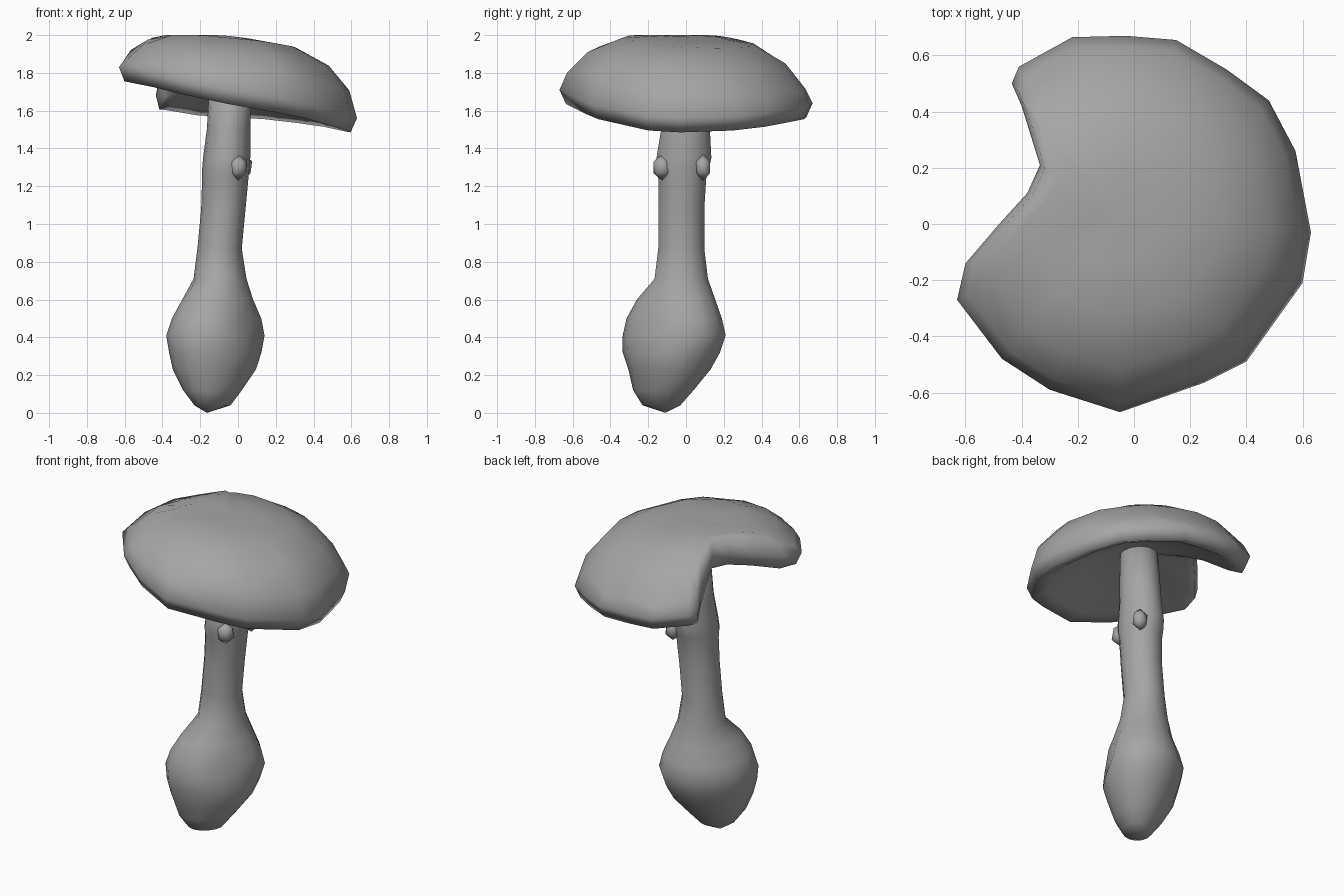
import bpy, bmesh, math
from mathutils import Vector

cube = bpy.data.objects.get("Cube")
if cube:
    bpy.data.objects.remove(cube, do_unlink=True)

GREY = (0.38, 0.38, 0.38, 1.0)
grey = bpy.data.materials.new("matte_grey")
grey.use_nodes = True
grey.diffuse_color = GREY
shader = next(n for n in grey.node_tree.nodes if n.type == 'BSDF_PRINCIPLED')
shader.inputs["Base Color"].default_value = GREY
shader.inputs["Roughness"].default_value = 0.9


def finish(name, bm):
    """Turn a bmesh into a smooth shaded, grey object."""
    bmesh.ops.recalc_face_normals(bm, faces=bm.faces[:])
    mesh = bpy.data.meshes.new(name)
    bm.to_mesh(mesh)
    bm.free()
    mesh.shade_smooth()
    mesh.materials.append(grey)
    obj = bpy.data.objects.new(name, mesh)
    bpy.context.collection.objects.link(obj)


def skin(name, rings, start, end):
    """Bridge closed rings of points and close both ends with a fan."""
    bm = bmesh.new()
    loops = [[bm.verts.new(p) for p in ring] for ring in rings]
    count = len(loops[0])
    for low, high in zip(loops, loops[1:]):
        for i in range(count):
            j = (i + 1) % count
            bm.faces.new((low[i], low[j], high[j], high[i]))
    for loop, tip in ((loops[0], start), (loops[-1], end)):
        centre = bm.verts.new(tip)
        for i in range(count):
            bm.faces.new((loop[i], loop[(i + 1) % count], centre))
    finish(name, bm)


# Cap: tilted, bitten rim outline (x, y, z of the widest edge)
rim = [
    (-.335, .21, 1.90), (-.40, .42, 1.75), (-.435, .50, 1.68), (-.41, .56, 1.68),
    (-.22, .665, 1.65), (-.03, .67, 1.64), (.15, .655, 1.63), (.33, .55, 1.61),
    (.48, .44, 1.59), (.575, .26, 1.57), (.63, -.03, 1.56), (.60, -.21, 1.57),
    (.40, -.49, 1.63), (.25, -.565, 1.66), (-.05, -.67, 1.71), (-.30, -.59, 1.76),
    (-.47, -.48, 1.80), (-.63, -.27, 1.83), (-.60, -.14, 1.84), (-.48, 0, 1.88),
    (-.38, .11, 1.90),
]
hub = Vector((-.05, .02))
GILL = 1.8


def dome(x, y):
    """Height of the tilted dome, which the bite does not bend."""
    edge = 1.69 - .21 * x - .07 * y
    crown = 2.02 - .12 * (x + .2) - .04 * (y + .28)
    rise = 1 - min(1, math.hypot(x, y) / .67) ** 4
    return min(2, edge + (crown - edge) * rise)


def top_ring(scale):
    flat = [hub.lerp(Vector((x, y)), scale) for x, y, z in rim]
    return [(p.x, p.y, dome(*p)) for p in flat]


def under_ring(scale, rise):
    """Shrink the lower lip toward the hub, rising to the gill height."""
    ring = []
    for x, y, z in rim:
        flat = hub.lerp(Vector((x, y)), scale)
        lip = z - .075
        ring.append((flat.x, flat.y, lip + (GILL - lip) * rise))
    return ring


cap_rings = [under_ring(*r) for r in ((.25, .95), (.60, .55), (.82, .15), (.95, 0))]
cap_rings += [rim] + [top_ring(s) for s in (.94, .78, .52, .25)]
skin("cap", cap_rings, (*hub, GILL), (*hub, dome(*hub)))

# Stem and bulb: (height, x min, x max, y min, y max) of each cross-section
sections = [
    (.04, -.23, -.04, -.23, -.03), (.12, -.29, .02, -.28, .04),
    (.23, -.345, .095, -.305, .13), (.32, -.365, .125, -.335, .18),
    (.41, -.38, .145, -.335, .21), (.50, -.35, .125, -.315, .19),
    (.60, -.295, .08, -.26, .155), (.71, -.235, .045, -.17, .12),
    (.87, -.215, .02, -.15, .10), (1.08, -.195, .04, -.15, .10),
    (1.24, -.19, .055, -.15, .11), (1.29, -.19, .06, -.165, .125),
    (1.35, -.185, .065, -.16, .138), (1.50, -.165, .065, -.135, .13),
    (1.85, -.145, .075, -.11, .11),
]
dents = [Vector((.03, -.25, .47)), Vector((.13, -.11, .43))]
SIDES = 14


def stem_ring(z, x0, x1, y0, y1):
    axis = Vector(((x0 + x1) / 2, (y0 + y1) / 2, z))
    skew = .2 if z < .65 else 0     # the bulb is stretched diagonally
    ring = []
    for i in range(SIDES):
        a = math.tau * i / SIDES
        p = axis + Vector(((x1 - x0) / 2 * math.cos(a),
                           (y1 - y0) / 2 * math.sin(a + skew), 0))
        # press shallow hollows into the bulb
        for dent in dents:
            push = .16 * math.exp(-((p - dent).length / .07) ** 2)
            p = p.lerp(axis, push)
        ring.append(p)
    return ring


skin("stem", [stem_ring(*s) for s in sections], (-.165, -.11, 0), (-.035, 0, 1.86))


# Torn ring remnants half sunk into the stem
def remnant(name, place, size):
    bm = bmesh.new()
    bmesh.ops.create_icosphere(bm, subdivisions=1, radius=1)
    bmesh.ops.scale(bm, vec=size, verts=bm.verts)
    bmesh.ops.translate(bm, vec=place, verts=bm.verts)
    finish(name, bm)


remnant("front_ring_remnant", (0, -.125, 1.30), (.055, .055, .07))
remnant("back_ring_remnant", (.03, .09, 1.30), (.05, .045, .07))
